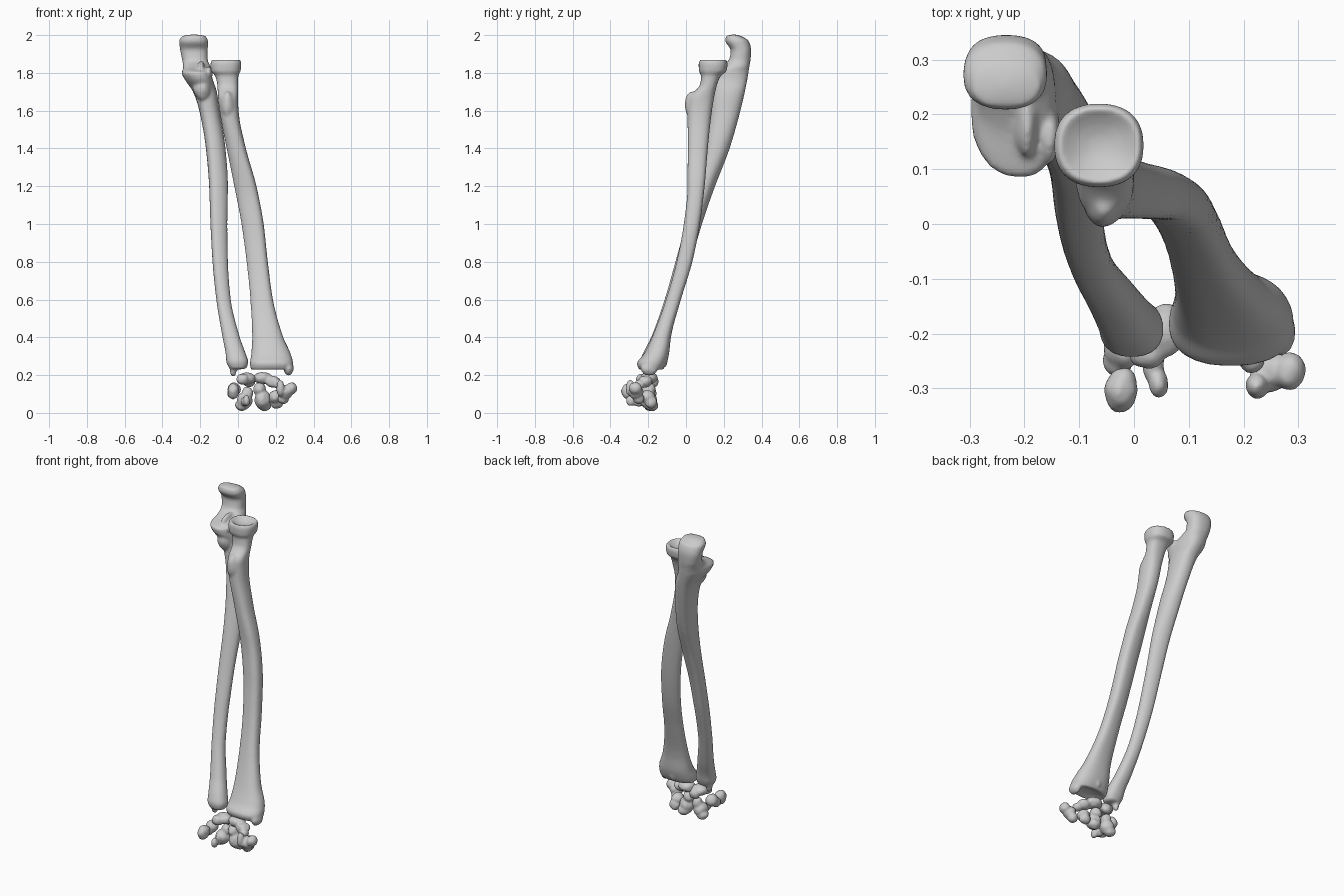
import bpy, bmesh
from math import sin, cos, pi, copysign
from mathutils import Vector, noise

SIDES = 32


def slopes(xs, ys):
    """Tangents for a smooth curve through the points, without overshoot."""
    d = [(ys[i + 1] - ys[i]) / (xs[i + 1] - xs[i]) for i in range(len(xs) - 1)]
    mid = [0 if a * b <= 0 else 2 * a * b / (a + b) for a, b in zip(d, d[1:])]
    return [d[0]] + mid + [d[-1]]


def resample(rows, steps=5):
    cols = list(zip(*rows))
    zs = cols[0]
    tans = [slopes(zs, c) for c in cols]
    out = []
    for i in range(len(zs) - 1):
        h = zs[i + 1] - zs[i]
        for s in range(steps):
            t = s / steps
            a, b = 2 * t**3 - 3 * t**2 + 1, -2 * t**3 + 3 * t**2
            p, q = (t**3 - 2 * t**2 + t) * h, (t**3 - t**2) * h
            out.append([c[i] * a + c[i + 1] * b + m[i] * p + m[i + 1] * q
                        for c, m in zip(cols, tans)])
    return out + [list(rows[-1])]


def loft(bm, rows, low_cap, top_cap):
    """Rows are z, x min, x max, y min, y max, crest; caps bulge or dish along z."""
    rings = []

    def ring(row, scale=1, dz=0):
        z, x0, x1, y0, y1, k = row
        vs = []
        for i in range(SIDES):
            c, s = cos(2 * pi * i / SIDES), sin(2 * pi * i / SIDES)
            px = copysign(abs(c) ** 0.85, c)
            py = copysign(abs(s) ** 0.85, s) * (1 - k * c)
            vs.append(bm.verts.new(((x0 + x1) / 2 + px * scale * (x1 - x0) / 2,
                                    (y0 + y1) / 2 + py * scale * (y1 - y0) / 2, z + dz)))
        rings.append(vs)

    fine = resample(rows)
    caps = (0.15, 0.4, 0.65, 0.87)
    for s in caps:
        ring(fine[0], s, low_cap * (1 - s * s))
    for row in fine:
        ring(row)
    for s in reversed(caps):
        ring(fine[-1], s, top_cap * (1 - s * s))
    for a, b in zip(rings, rings[1:]):
        for i in range(SIDES):
            j = (i + 1) % SIDES
            bm.faces.new((a[i], a[j], b[j], b[i]))
    bm.faces.new(rings[0][::-1])
    bm.faces.new(rings[-1])


def blob(bm, x, y, z, rx, ry, rz, lump=0.12):
    new = bmesh.ops.create_icosphere(bm, subdivisions=3, radius=1)["verts"]
    mid = Vector((x, y, z))
    for v in new:
        d = v.co.copy()
        f = 1 + lump * noise.noise(d * 1.6 + mid * 40)
        v.co = mid + Vector((d.x * rx, d.y * ry, d.z * rz)) * f


def bone(name, blobs, rows=None, low_cap=0, top_cap=0, voxel=0.006, smooth=4):
    bm = bmesh.new()
    if rows:
        loft(bm, rows, low_cap, top_cap)
    for b in blobs:
        blob(bm, *b)
    bmesh.ops.recalc_face_normals(bm, faces=bm.faces)
    me = bpy.data.meshes.new(name)
    bm.to_mesh(me)
    bm.free()
    ob = bpy.data.objects.new(name, me)
    bpy.context.collection.objects.link(ob)
    for p in me.polygons:
        p.use_smooth = True
    # fuse the pieces into one organic surface
    m = ob.modifiers.new("fuse", "REMESH")
    m.mode, m.voxel_size, m.use_smooth_shade = "VOXEL", voxel, True
    m = ob.modifiers.new("soften", "SMOOTH")
    m.factor, m.iterations = 0.5, smooth
    return ob


# radius: wide wrist end, bowed shaft, tuberosity and dished round head
radius_rows = [
    (0.225, 0.070, 0.285, -0.245, -0.125, 0.0),
    (0.26, 0.063, 0.292, -0.260, -0.105, 0.0),
    (0.31, 0.070, 0.280, -0.225, -0.090, 0.0),
    (0.40, 0.075, 0.240, -0.180, -0.080, -0.1),
    (0.60, 0.065, 0.185, -0.105, -0.028, -0.25),
    (0.80, 0.045, 0.158, -0.048, 0.032, -0.3),
    (1.00, 0.018, 0.136, -0.010, 0.072, -0.3),
    (1.20, -0.020, 0.098, 0.010, 0.097, -0.3),
    (1.40, -0.060, 0.042, 0.010, 0.115, -0.15),
    (1.58, -0.095, 0.005, 0.008, 0.135, 0.0),
    (1.66, -0.105, 0.000, 0.012, 0.147, 0.0),
    (1.74, -0.110, 0.000, 0.075, 0.165, 0.0),
    (1.785, -0.122, 0.002, 0.080, 0.185, 0.0),
    (1.81, -0.143, 0.014, 0.068, 0.215, 0.0),
    (1.85, -0.146, 0.018, 0.067, 0.220, 0.0),
    (1.872, -0.136, 0.010, 0.076, 0.212, 0.0),
]
bone("radius", [(0.268, -0.195, 0.235, 0.026, 0.045, 0.038),
                (0.17, -0.115, 0.28, 0.02, 0.018, 0.04),
                (-0.055, 0.03, 1.63, 0.035, 0.035, 0.075)],
     radius_rows, 0.02, -0.03, 0.0075, 5)

# ulna: small wrist head, slim shaft, then the notch and the hooked elbow tip
ulna_rows = [
    (0.235, -0.045, 0.045, -0.235, -0.155, 0.0),
    (0.27, -0.062, 0.054, -0.243, -0.140, 0.0),
    (0.31, -0.065, 0.042, -0.230, -0.130, 0.0),
    (0.40, -0.082, 0.010, -0.185, -0.098, 0.0),
    (0.60, -0.115, -0.038, -0.113, -0.038, 0.15),
    (0.80, -0.135, -0.053, -0.055, 0.025, 0.25),
    (1.00, -0.146, -0.056, 0.000, 0.083, 0.3),
    (1.20, -0.153, -0.053, 0.050, 0.152, 0.3),
    (1.40, -0.170, -0.066, 0.095, 0.230, 0.2),
    (1.60, -0.205, -0.098, 0.130, 0.288, 0.1),
    (1.70, -0.238, -0.112, 0.132, 0.312, 0.0),
    (1.77, -0.285, -0.135, 0.090, 0.325, -0.1),
    (1.80, -0.298, -0.140, 0.085, 0.330, -0.1),
    (1.83, -0.290, -0.145, 0.170, 0.335, 0.0),
    (1.87, -0.296, -0.160, 0.228, 0.342, 0.0),
    (1.92, -0.306, -0.160, 0.237, 0.345, 0.0),
    (1.97, -0.312, -0.158, 0.208, 0.332, 0.0),
    (1.995, -0.295, -0.172, 0.212, 0.292, 0.0),
]
bone("ulna", [(-0.025, -0.19, 0.225, 0.018, 0.022, 0.032),
              (-0.195, 0.19, 1.82, 0.022, 0.07, 0.042),
              (-0.155, 0.165, 1.80, 0.02, 0.055, 0.035),
              (-0.19, 0.15, 1.72, 0.045, 0.05, 0.07)],
     ulna_rows, -0.005, 0.008, 0.0075, 5)

# wrist bones, first row
bone("scaphoid", [(0.13, -0.195, 0.185, 0.05, 0.045, 0.032),
                  (0.185, -0.215, 0.165, 0.042, 0.038, 0.032),
                  (0.215, -0.245, 0.15, 0.025, 0.028, 0.025)])
bone("lunate", [(0.045, -0.2, 0.182, 0.05, 0.045, 0.032),
                (0.025, -0.235, 0.178, 0.035, 0.03, 0.03),
                (0.06, -0.17, 0.165, 0.032, 0.025, 0.03)])
bone("triquetrum", [(-0.02, -0.225, 0.125, 0.036, 0.04, 0.036),
                    (-0.03, -0.25, 0.105, 0.028, 0.03, 0.03)])
bone("pisiform", [(-0.024, -0.305, 0.115, 0.031, 0.037, 0.043),
                  (-0.02, -0.285, 0.12, 0.025, 0.025, 0.03)])

# wrist bones, second row
bone("trapezium", [(0.25, -0.265, 0.11, 0.038, 0.04, 0.04),
                   (0.283, -0.268, 0.13, 0.03, 0.035, 0.033),
                   (0.225, -0.295, 0.13, 0.022, 0.024, 0.045),
                   (0.24, -0.25, 0.075, 0.03, 0.03, 0.03)])
bone("trapezoid", [(0.2, -0.205, 0.085, 0.036, 0.04, 0.036),
                   (0.205, -0.185, 0.055, 0.034, 0.032, 0.034)])
bone("capitate", [(0.115, -0.2, 0.125, 0.034, 0.04, 0.036),
                  (0.13, -0.2, 0.07, 0.042, 0.046, 0.05),
                  (0.14, -0.18, 0.04, 0.036, 0.034, 0.032)])
bone("hamate", [(0.035, -0.195, 0.065, 0.042, 0.042, 0.045),
                (0.05, -0.185, 0.105, 0.03, 0.03, 0.035),
                (0.02, -0.19, 0.042, 0.036, 0.034, 0.032),
                (0.035, -0.25, 0.06, 0.02, 0.045, 0.026),
                (0.045, -0.292, 0.065, 0.018, 0.026, 0.03)])
